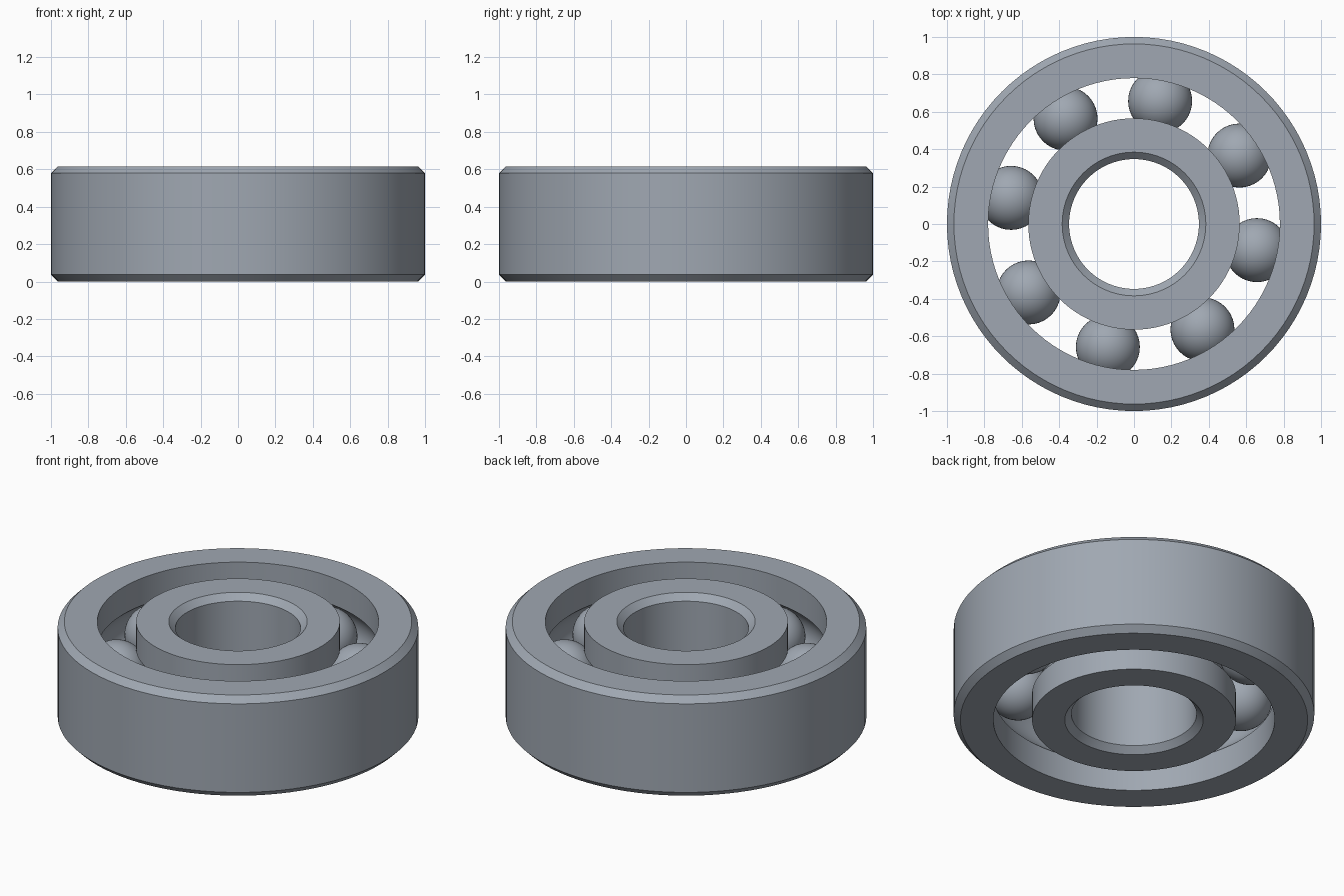
import bpy
import bmesh
import math
from mathutils import Matrix, Vector

cube = bpy.data.objects.get("Cube")
if cube:
    bpy.data.objects.remove(cube, do_unlink=True)

HEIGHT = 0.616
MID = HEIGHT / 2
CHAMFER = 0.037
PITCH = 0.672        # radius of the ball circle
BALL = 0.171
GROOVE = 0.178       # raceway radius, slightly larger than the balls
OUTER_WALL, OUTER_BORE = 1.0, 0.78
INNER_WALL, INNER_BORE = 0.565, 0.347
SEGMENTS = 96

steel = bpy.data.materials.new("steel grey")
steel.use_nodes = True
colour = (0.35, 0.39, 0.445, 1)
steel.diffuse_color = colour
steel.node_tree.nodes["Principled BSDF"].inputs["Base Color"].default_value = colour


def finish(name, bm):
    bmesh.ops.recalc_face_normals(bm, faces=bm.faces)
    mesh = bpy.data.meshes.new(name)
    bm.to_mesh(mesh)
    bm.free()
    mesh.materials.append(steel)
    obj = bpy.data.objects.new(name, mesh)
    bpy.context.collection.objects.link(obj)
    bpy.ops.object.select_all(action='DESELECT')
    obj.select_set(True)
    bpy.context.view_layer.objects.active = obj
    bpy.ops.object.shade_smooth_by_angle(angle=math.radians(30))
    return obj


def raceway(wall, side):
    """Arc of the ball groove, from bottom to top, cut into a wall radius."""
    half = math.acos(abs(wall - PITCH) / GROOVE)
    steps = 16
    angles = [half * (2 * i / steps - 1) for i in range(steps + 1)]
    return [(PITCH + side * GROOVE * math.cos(a), MID + GROOVE * math.sin(a))
            for a in angles]


def ring(name, plain, grooved, side):
    """Spin a ring section: chamfered plain wall, grooved wall facing the balls."""
    inset = plain - side * CHAMFER
    section = [(inset, 0), (grooved, 0)]
    section += raceway(grooved, side)
    section += [(grooved, HEIGHT), (inset, HEIGHT),
                (plain, HEIGHT - CHAMFER), (plain, CHAMFER)]
    bm = bmesh.new()
    verts = [bm.verts.new((r, 0, z)) for r, z in section]
    edges = [bm.edges.new((v, verts[(i + 1) % len(verts)]))
             for i, v in enumerate(verts)]
    bmesh.ops.spin(bm, geom=verts + edges, cent=(0, 0, 0), axis=(0, 0, 1),
                   angle=math.tau, steps=SEGMENTS, use_duplicate=False)
    bmesh.ops.remove_doubles(bm, verts=bm.verts, dist=0.0001)
    return finish(name, bm)


# Outer and inner races
ring("outer_race", OUTER_WALL, OUTER_BORE, 1)
ring("inner_race", INNER_BORE, INNER_WALL, -1)

# Eight balls
for i in range(8):
    angle = math.radians(45 * i - 12)
    centre = Vector((PITCH * math.cos(angle), PITCH * math.sin(angle), MID))
    bm = bmesh.new()
    bmesh.ops.create_uvsphere(bm, u_segments=40, v_segments=24, radius=BALL,
                              matrix=Matrix.Translation(centre))
    finish(f"ball_{i + 1}", bm)
